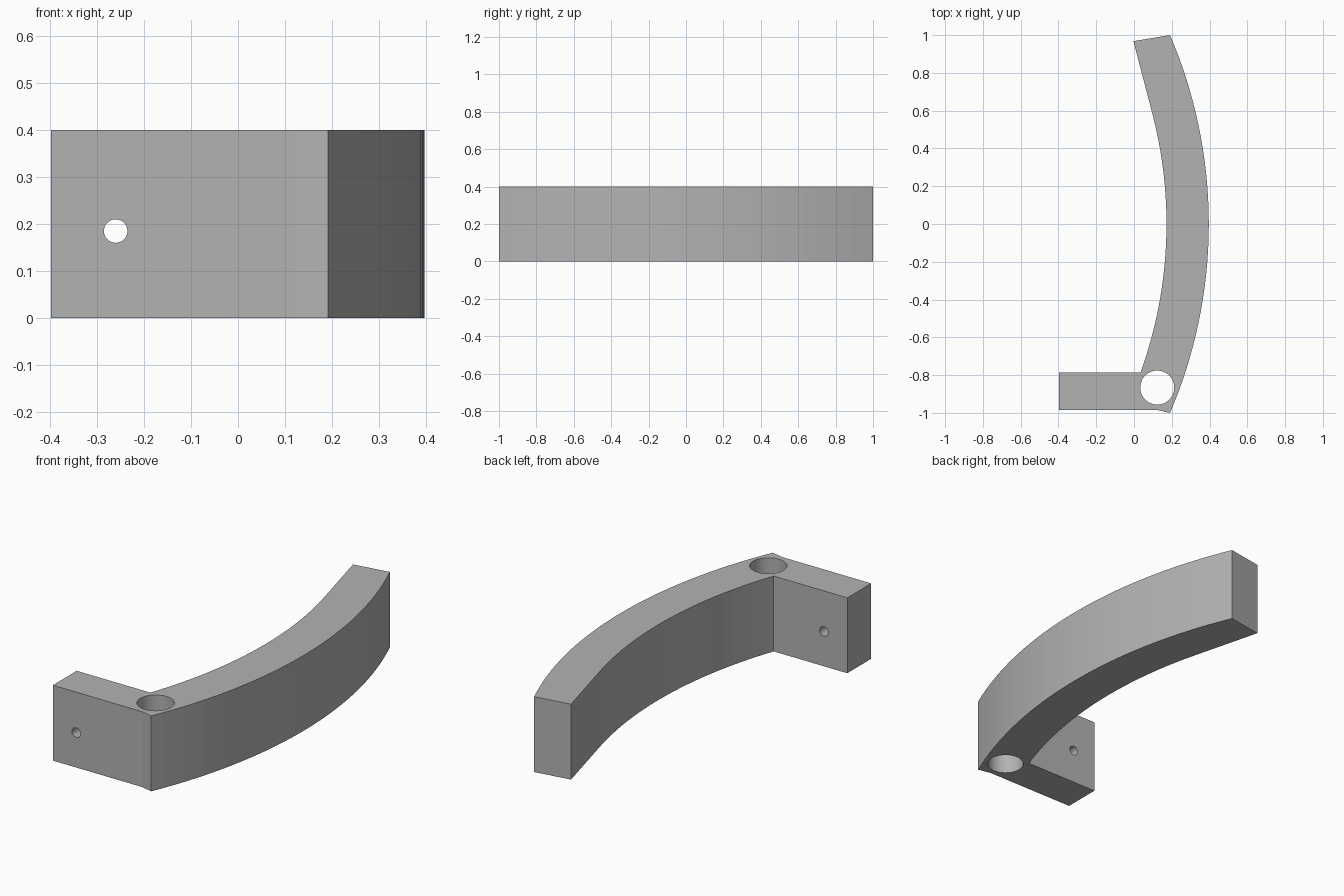
import bpy, bmesh, math

old = bpy.data.objects.get("Cube")
if old:
    bpy.data.objects.remove(old)

HEIGHT = 0.4
CENTRE_X, OUTER_R, INNER_R = -2.144, 2.54, 2.316

grey = bpy.data.materials.new("plain grey")
grey.use_nodes = True
colour = (0.45, 0.45, 0.45, 1)
grey.diffuse_color = colour
grey.node_tree.nodes["Principled BSDF"].inputs["Base Color"].default_value = colour


def arc(radius, y0, y1, steps):
    """Points on an arc about the shared centre, from y0 to y1."""
    a0, a1 = math.asin(y0 / radius), math.asin(y1 / radius)
    angles = [a0 + (a1 - a0) * i / steps for i in range(steps + 1)]
    return [(CENTRE_X + radius * math.cos(a), radius * math.sin(a)) for a in angles]


def cutter(name, radius, location, rotation, sides):
    """Hidden cylinder used to drill a hole."""
    bpy.ops.mesh.primitive_cylinder_add(vertices=sides, radius=radius, depth=1,
                                        location=location, rotation=rotation)
    ob = bpy.context.object
    ob.name = name
    ob.data.materials.append(grey)
    ob.hide_render = True
    ob.hide_set(True)
    ob.display_type = 'WIRE'
    return ob


# Outline: outer arc, squared far end, inner arc, short mounting arm
outline = arc(OUTER_R, -1, 1, 32)
outline += [(-0.003, 0.968)]
outline += arc(INNER_R, 0.57, -0.785, 22)
outline += [(-0.397, -0.785), (-0.397, -0.985), (0.125, -0.985)]

bm = bmesh.new()
base = bm.faces.new([bm.verts.new((x, y, 0)) for x, y in outline])
top = bmesh.ops.extrude_face_region(bm, geom=[base])["geom"]
bmesh.ops.translate(bm, vec=(0, 0, HEIGHT),
                    verts=[v for v in top if isinstance(v, bmesh.types.BMVert)])
bmesh.ops.recalc_face_normals(bm, faces=bm.faces[:])
mesh = bpy.data.meshes.new("curved_bracket")
bm.to_mesh(mesh)
bm.free()
mesh.materials.append(grey)
bracket = bpy.data.objects.new("curved_bracket", mesh)
bpy.context.collection.objects.link(bracket)

# Pivot hole through the corner and pin hole through the arm
holes = [
    cutter("pivot_hole_cutter", 0.09, (0.123, -0.866, 0.2), (0, 0, 0), 48),
    cutter("pin_hole_cutter", 0.025, (-0.26, -0.885, 0.185), (math.pi / 2, 0, 0), 32),
]
for hole in holes:
    mod = bracket.modifiers.new(hole.name, 'BOOLEAN')
    mod.operation = 'DIFFERENCE'
    mod.solver = 'EXACT'
    mod.object = hole
